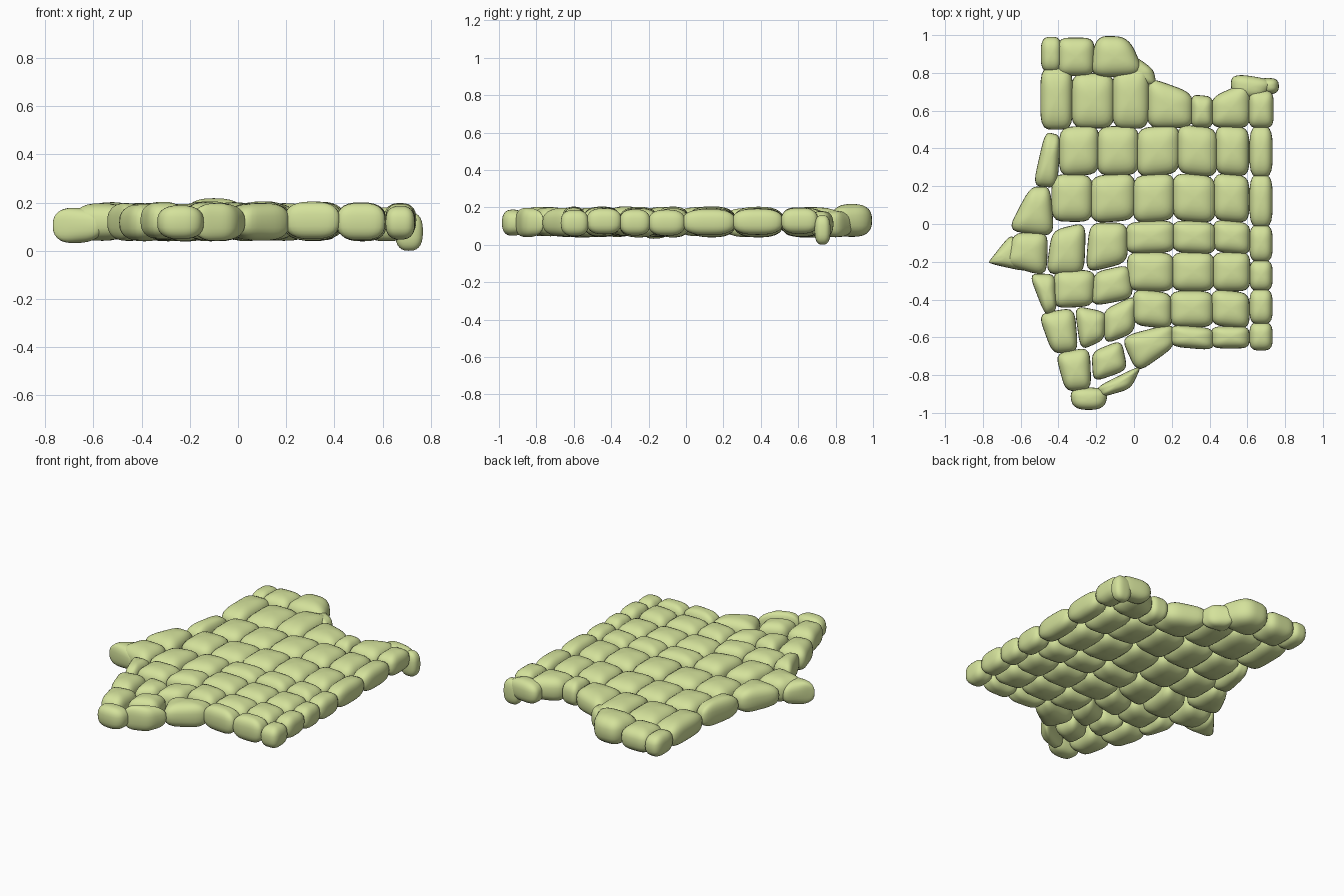
import bpy, random
from math import sin, cos, pi

random.seed(4)
green = bpy.data.materials.new("soft_green")
green.diffuse_color = (0.66, 0.76, 0.33, 1)
GROW = 1.07            # neighbouring pads press into each other
SEG, RINGS = 36, 14


def spow(v, e):
    return (abs(v) ** e) * (1 if v >= 0 else -1)


def pad(name, corners, z=None, h=0.078, p=4.5, q=2.6, grow=GROW):
    """Puffy pad filling a quad: corners run lower-left, lower-right, upper-right, upper-left."""
    a, b, c, d = corners
    z = 0.122 + random.uniform(-0.006, 0.006) if z is None else z

    def point(u, v, w):
        s, t = (u * grow + 1) / 2, (v * grow + 1) / 2
        xy = [(1-s)*(1-t)*a[i] + s*(1-t)*b[i] + s*t*c[i] + (1-s)*t*d[i] for i in (0, 1)]
        return (xy[0], xy[1], z + h * w)

    verts, faces = [point(0, 0, -1)], []
    for r in range(1, RINGS):
        phi = -pi / 2 + pi * r / RINGS
        rad, w = cos(phi) ** (2 / q), spow(sin(phi), 2 / q)
        for k in range(SEG):
            th = 2 * pi * k / SEG
            o = rad * (abs(cos(th)) ** p + abs(sin(th)) ** p) ** (-1 / p)
            verts.append(point(o * cos(th), o * sin(th), w))
    verts.append(point(0, 0, 1))
    top = len(verts) - 1
    for k in range(SEG):
        n = (k + 1) % SEG
        faces.append((0, 1 + n, 1 + k))
        for r in range(RINGS - 2):
            i = 1 + r * SEG
            faces.append((i + k, i + n, i + SEG + n, i + SEG + k))
        i = 1 + (RINGS - 2) * SEG
        faces.append((i + k, i + n, top))
    me = bpy.data.meshes.new(name)
    me.from_pydata(verts, [], faces)
    me.materials.append(green)
    me.shade_smooth()
    ob = bpy.data.objects.new(name, me)
    bpy.context.collection.objects.link(ob)


def box(name, x0, x1, y0, y1, **kw):
    pad(name, [(x0, y0), (x1, y0), (x1, y1), (x0, y1)], **kw)


# Regular rows: y bottom, y top, x seams
rows = [
    (0.265, 0.51, [-0.39, -0.19, 0.02, 0.235, 0.435, 0.605]),
    (0.02, 0.255, [-0.43, -0.225, 0.0, 0.21, 0.425, 0.605]),
    (-0.15, 0.01, [-0.035, 0.21, 0.425, 0.61]),
    (-0.35, -0.155, [-0.03, 0.205, 0.42, 0.61]),
    (-0.54, -0.36, [0.0, 0.195, 0.415, 0.605]),
    (-0.655, -0.545, [0.2, 0.415, 0.605]),
]
for r, (y0, y1, xs) in enumerate(rows):
    for c in range(len(xs) - 1):
        skew = random.uniform(-0.012, 0.012)
        pad(f"pad_row{r}_{c}", [(xs[c], y0 + skew), (xs[c+1], y0 - skew),
                                (xs[c+1], y1 - skew), (xs[c], y1 + skew)])

# Right border column
ys = [0.51, 0.255, -0.01, -0.195, -0.35, -0.525, -0.665]
for i in range(6):
    box(f"right_border_{i}", 0.615, 0.73, ys[i+1], ys[i], h=0.07, p=3.5)

# Upper row with uneven top edge
xs = [-0.325, -0.11, 0.075, 0.305, 0.415, 0.61]
lo = 0.515
tops = [(0.79, 0.79), (0.80, 0.84), (0.77, 0.69), (0.68, 0.67), (0.67, 0.75)]
for i, (tl, tr) in enumerate(tops):
    pad(f"upper_pad_{i}", [(xs[i], lo), (xs[i+1], lo), (xs[i+1], tr), (xs[i], tl)])
box("upper_left_pad", -0.49, -0.33, 0.51, 0.82)
box("upper_right_pad", 0.61, 0.735, 0.515, 0.70, h=0.07)

# Back flap and back right corner
box("back_flap_left", -0.49, -0.385, 0.81, 0.985, h=0.07, p=3.2)
box("back_flap_middle", -0.40, -0.215, 0.79, 0.98)
pad("back_flap_right", [(-0.225, 0.78), (0.05, 0.79), (-0.03, 0.985), (-0.20, 0.99)],
    z=0.13, h=0.088, p=3.5)
pad("back_flap_end", [(-0.06, 0.75), (0.115, 0.73), (0.10, 0.82), (-0.02, 0.90)], z=0.11, h=0.07)
pad("corner_ridge", [(0.52, 0.68), (0.68, 0.66), (0.74, 0.76), (0.52, 0.795)], z=0.11, h=0.07, p=3)
box("corner_tip", 0.655, 0.763, 0.69, 0.77, z=0.08, h=0.08, p=2.8)

# Left border and pointed spur
left = {
    "left_border_upper": [(-0.53, 0.21), (-0.41, 0.20), (-0.39, 0.46), (-0.47, 0.48)],
    "left_border_fan": [(-0.66, -0.03), (-0.43, -0.06), (-0.445, 0.19), (-0.55, 0.19)],
    "spur_base": [(-0.69, -0.21), (-0.47, -0.27), (-0.46, -0.05), (-0.63, -0.05)],
    "left_pad_a": [(-0.46, -0.26), (-0.27, -0.26), (-0.26, 0.0), (-0.43, -0.04)],
    "left_pad_b": [(-0.25, -0.25), (-0.04, -0.20), (-0.04, 0.0), (-0.23, 0.0)],
    "left_border_mid": [(-0.47, -0.48), (-0.41, -0.45), (-0.42, -0.27), (-0.55, -0.27)],
    "left_pad_c": [(-0.42, -0.44), (-0.22, -0.43), (-0.21, -0.25), (-0.42, -0.25)],
    "left_pad_d": [(-0.22, -0.43), (-0.01, -0.39), (-0.03, -0.22), (-0.21, -0.26)],
    "left_border_lower": [(-0.43, -0.68), (-0.30, -0.67), (-0.32, -0.45), (-0.50, -0.48)],
    "left_pad_e": [(-0.28, -0.66), (-0.16, -0.61), (-0.15, -0.47), (-0.31, -0.44)],
    "left_pad_f": [(-0.15, -0.63), (0.0, -0.57), (0.01, -0.38), (-0.16, -0.46)],
}
for name, quad in left.items():
    pad(name, quad)
pad("spur_tip", [(-0.765, -0.21), (-0.55, -0.25), (-0.64, -0.05), (-0.755, -0.18)],
    z=0.105, h=0.073, p=4)

# Front flap
front = {
    "front_flap_left": [(-0.36, -0.88), (-0.23, -0.87), (-0.24, -0.66), (-0.41, -0.69)],
    "front_flap_middle": [(-0.21, -0.83), (-0.04, -0.77), (-0.07, -0.62), (-0.22, -0.68)],
    "front_flap_edge": [(-0.17, -0.915), (-0.02, -0.87), (0.035, -0.75), (-0.19, -0.86)],
    "front_curve": [(0.02, -0.78), (0.21, -0.65), (0.20, -0.53), (-0.06, -0.60)],
}
for name, quad in front.items():
    pad(name, quad)
pad("front_tip", [(-0.32, -0.98), (-0.16, -0.98), (-0.14, -0.87), (-0.335, -0.87)],
    h=0.07, p=2.8)
